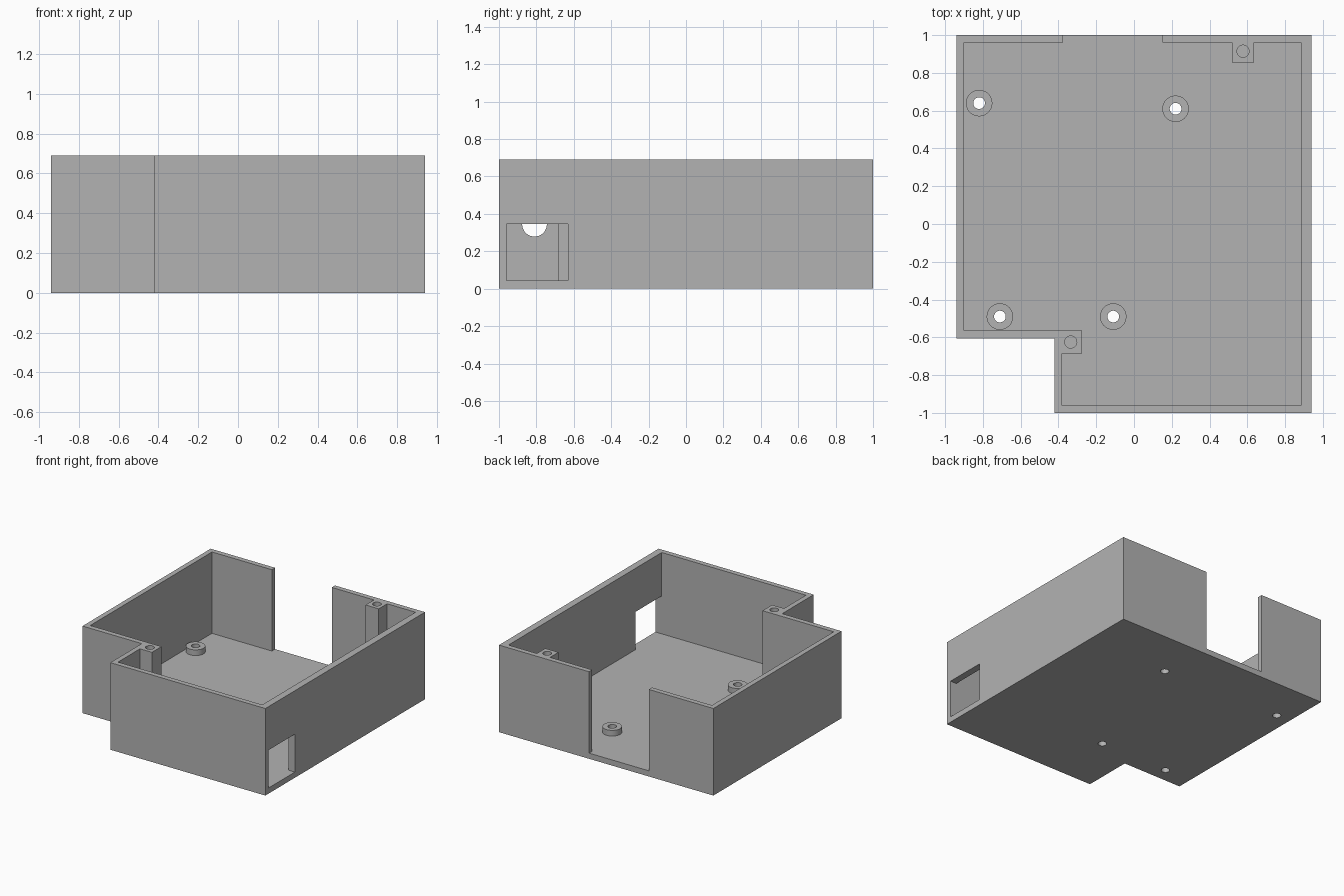
import bpy
import bmesh

HEIGHT, FLOOR = 0.69, 0.045

cube = bpy.data.objects.get("Cube")
if cube:
    bpy.data.objects.remove(cube, do_unlink=True)

grey = bpy.data.materials.new("plain_grey")
grey.use_nodes = True
grey.diffuse_color = (0.45, 0.45, 0.45, 1)
grey.node_tree.nodes["Principled BSDF"].inputs["Base Color"].default_value = (0.45, 0.45, 0.45, 1)


def prism(name, outline, z0, z1):
    """Extrude a flat outline from z0 up to z1."""
    bm = bmesh.new()
    face = bm.faces.new([bm.verts.new((x, y, z0)) for x, y in outline])
    top = bmesh.ops.extrude_face_region(bm, geom=[face])["geom"]
    for v in top:
        if isinstance(v, bmesh.types.BMVert):
            v.co.z = z1
    bmesh.ops.recalc_face_normals(bm, faces=bm.faces)
    mesh = bpy.data.meshes.new(name)
    bm.to_mesh(mesh)
    bm.free()
    mesh.materials.append(grey)
    obj = bpy.data.objects.new(name, mesh)
    bpy.context.collection.objects.link(obj)
    return obj


def box(name, x0, x1, y0, y1, z0, z1):
    return prism(name, [(x0, y0), (x1, y0), (x1, y1), (x0, y1)], z0, z1)


def cylinder(name, loc, radius, depth, rot=(0, 0, 0)):
    bpy.ops.mesh.primitive_cylinder_add(vertices=48, radius=radius, depth=depth,
                                        location=loc, rotation=rot)
    obj = bpy.context.object
    obj.name = name
    obj.data.materials.append(grey)
    return obj


def combine(target, tool, operation):
    mod = target.modifiers.new(tool.name, "BOOLEAN")
    mod.operation, mod.solver, mod.object = operation, "EXACT", tool
    bpy.context.view_layer.objects.active = target
    bpy.ops.object.modifier_apply(modifier=mod.name)
    bpy.data.objects.remove(tool, do_unlink=True)


# Outer body with the notched front corner
case = prism("case_body", [(-0.94, 1), (-0.94, -0.605), (-0.42, -0.605),
                           (-0.42, -1), (0.94, -1), (0.94, 1)], 0, HEIGHT)

# Cavity, leaving the two full-height screw posts standing
cavity = prism("cavity", [
    (-0.90, 0.96), (-0.90, -0.565), (-0.275, -0.565), (-0.275, -0.685),
    (-0.38, -0.685), (-0.38, -0.96), (0.885, -0.96), (0.885, 0.96),
    (0.635, 0.96), (0.635, 0.855), (0.52, 0.855), (0.52, 0.96)], FLOOR, HEIGHT + 0.2)
combine(case, cavity, "DIFFERENCE")

# Back wall gap and side window
combine(case, box("back_gap", -0.375, 0.15, 0.9, 1.1, FLOOR, HEIGHT + 0.2), "DIFFERENCE")
combine(case, box("side_window", 0.8, 1.0, -0.96, -0.63, FLOOR, 0.345), "DIFFERENCE")

# Round cable hole in the notch wall
combine(case, cylinder("cable_hole", (-0.4, -0.81, 0.345), 0.066, 0.14,
                       (0, 1.570796, 0)), "DIFFERENCE")

# Pilot holes in the posts
for x, y in [(-0.335, -0.625), (0.577, 0.915)]:
    combine(case, cylinder("pilot_hole", (x, y, HEIGHT), 0.032, 0.6), "DIFFERENCE")

# Standoffs with holes through the floor
for x, y in [(-0.82, 0.64), (0.22, 0.61), (-0.71, -0.49), (-0.11, -0.49)]:
    combine(case, cylinder("standoff", (x, y, 0.055), 0.07, 0.07), "UNION")
    combine(case, cylinder("standoff_hole", (x, y, 0.05), 0.031, 0.3), "DIFFERENCE")

bpy.ops.object.select_all(action="DESELECT")
case.select_set(True)
bpy.context.view_layer.objects.active = case
bpy.ops.object.shade_smooth_by_angle(angle=0.52)
